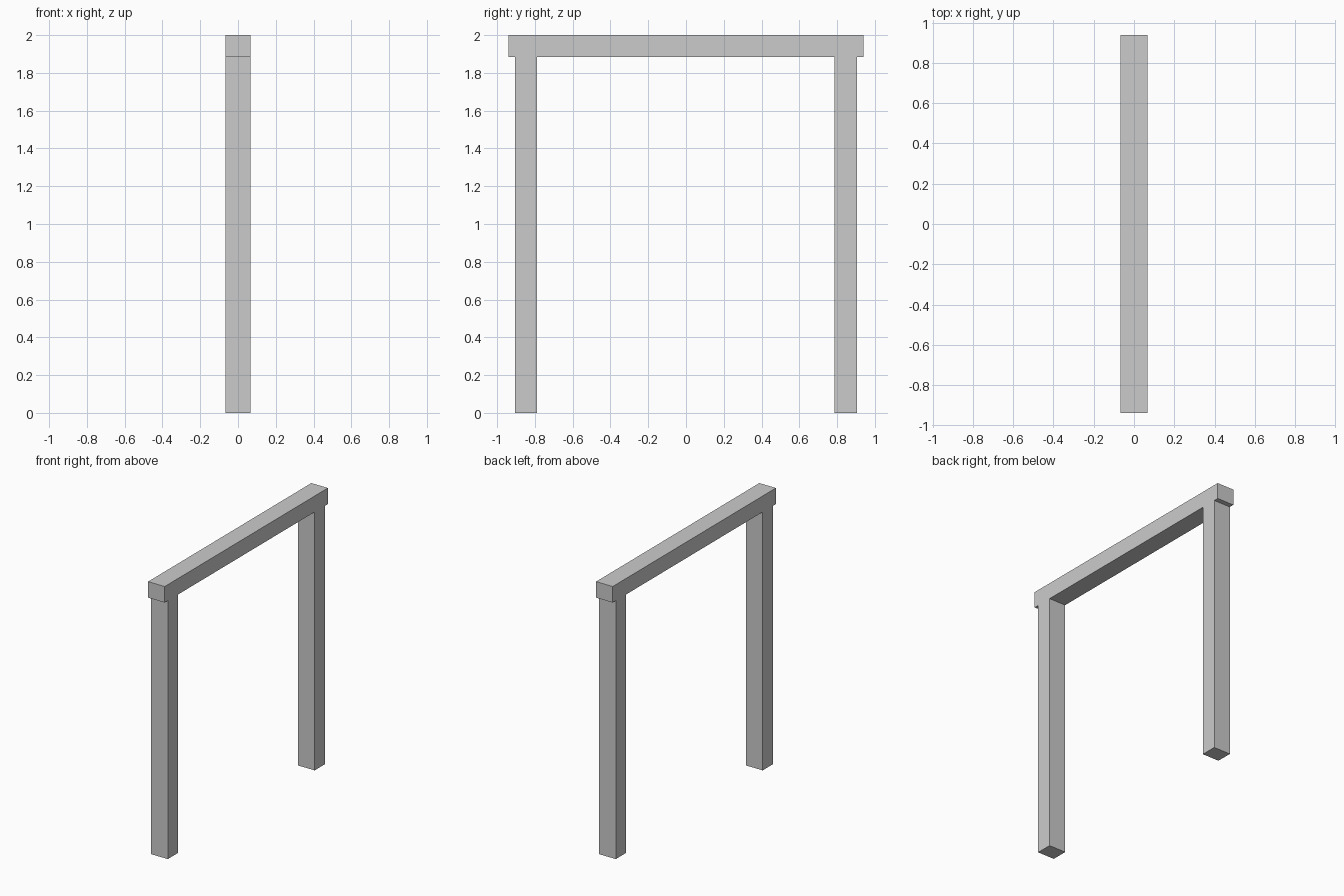
import bpy

if "Cube" in bpy.data.objects:
    bpy.data.objects.remove(bpy.data.objects["Cube"])

HALF_DEPTH = 0.067   # half thickness along x
BEAM_BOTTOM = 1.883


def box(name, lo, hi):
    """Axis-aligned box between two corners."""
    centre = [(a + b) / 2 for a, b in zip(lo, hi)]
    bpy.ops.mesh.primitive_cube_add(size=1, location=centre)
    obj = bpy.context.object
    obj.name = name
    obj.scale = [b - a for a, b in zip(lo, hi)]
    bpy.ops.object.transform_apply(location=False, rotation=False, scale=True)
    return obj


# Two upright posts
for name, y in (("front_post", -0.846), ("back_post", 0.846)):
    box(name, (-HALF_DEPTH, y - 0.0585, 0), (HALF_DEPTH, y + 0.0585, BEAM_BOTTOM))

# Crossbeam resting on the posts with a small overhang
box("crossbeam", (-HALF_DEPTH, -0.94, BEAM_BOTTOM), (HALF_DEPTH, 0.94, 2.0))
